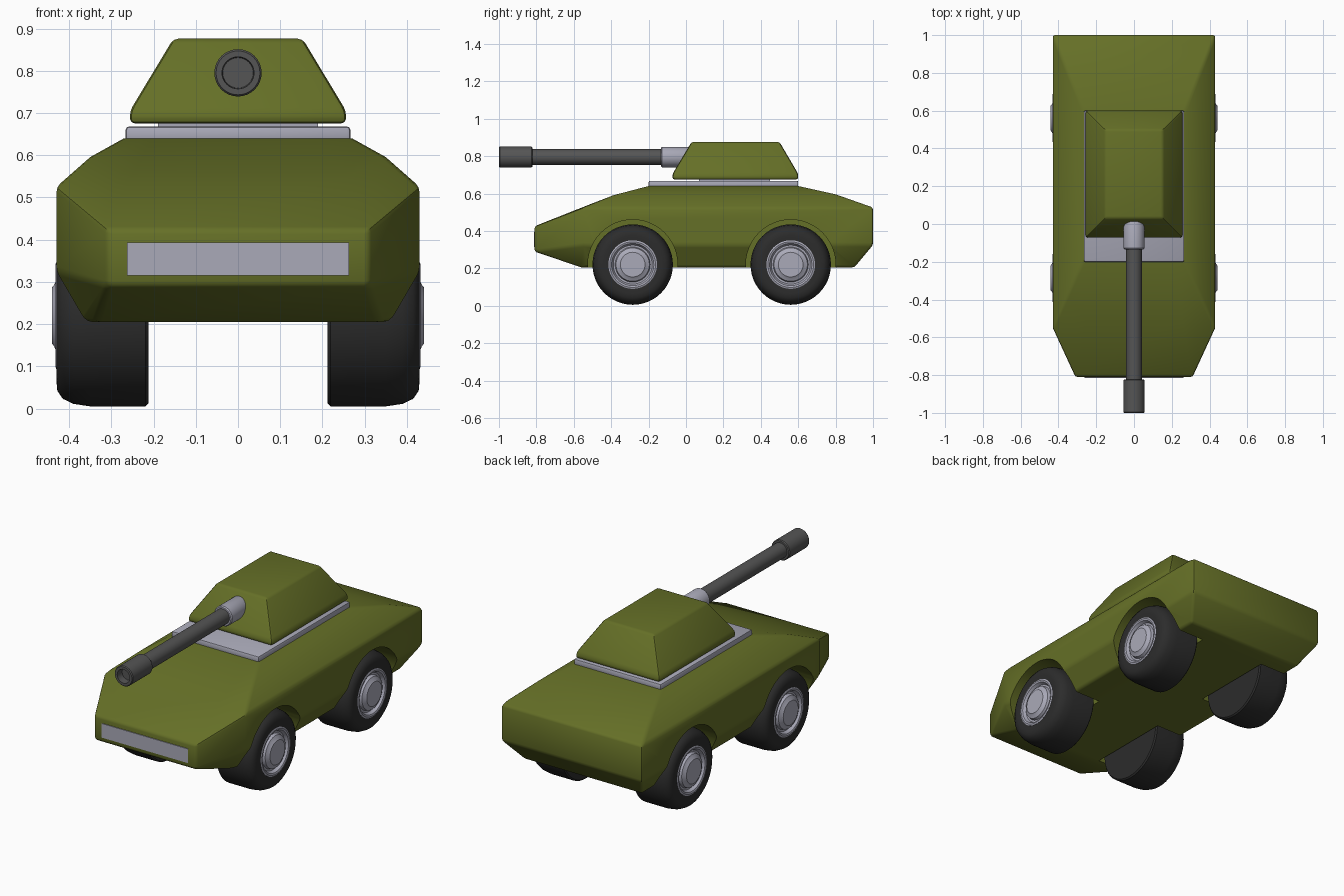
import bpy, bmesh, math
from mathutils import Matrix, Vector

cube = bpy.data.objects.get("Cube")
if cube:
    bpy.data.objects.remove(cube, do_unlink=True)


def material(name, r, g, b):
    m = bpy.data.materials.new(name)
    m.use_nodes = True
    m.diffuse_color = (r, g, b, 1)
    m.node_tree.nodes["Principled BSDF"].inputs["Base Color"].default_value = (r, g, b, 1)
    return m


GREEN = material("olive_green", 0.13, 0.16, 0.02)
SILVER = material("silver", 0.40, 0.40, 0.48)
STEEL = material("gun_grey", 0.09, 0.09, 0.09)
RUBBER = material("tyre_black", 0.025, 0.025, 0.025)


def activate(ob):
    bpy.ops.object.select_all(action='DESELECT')
    ob.select_set(True)
    bpy.context.view_layer.objects.active = ob


def finish(name, bm, mat, bevel=0, segments=2, angle=35):
    bmesh.ops.recalc_face_normals(bm, faces=bm.faces)
    me = bpy.data.meshes.new(name)
    bm.to_mesh(me)
    bm.free()
    ob = bpy.data.objects.new(name, me)
    bpy.context.collection.objects.link(ob)
    me.materials.append(mat)
    activate(ob)
    if bevel:
        mod = ob.modifiers.new("Bevel", 'BEVEL')
        mod.width, mod.segments = bevel, segments
        bpy.ops.object.modifier_apply(modifier=mod.name)
    bpy.ops.object.shade_smooth_by_angle(angle=math.radians(angle))
    return ob


def bridge(bm, loops):
    n = len(loops[0])
    for a, b in zip(loops, loops[1:]):
        for i in range(n):
            j = (i + 1) % n
            bm.faces.new((a[i], a[j], b[j], b[i]))


def loft(name, halves, mat, bevel):
    """Stack of rings, each given by its left half from front to back."""
    bm = bmesh.new()
    loops = [[bm.verts.new(p) for p in half + [(-x, y, z) for x, y, z in reversed(half)]]
             for half in halves]
    bridge(bm, loops)
    bm.faces.new(loops[0][::-1])
    bm.faces.new(loops[-1])
    return finish(name, bm, mat, bevel)


def lathe(name, profile, mat, axis, centre, sides=48, angle=35):
    """Turn (distance along axis, radius) points about an axis; end radii of 0 close it."""
    bm = bmesh.new()
    loops = []
    for d, r in profile:
        loops.append([bm.verts.new((r * math.cos(2 * math.pi * i / sides),
                                    r * math.sin(2 * math.pi * i / sides), d))
                      for i in range(sides)])
    bridge(bm, loops)
    bmesh.ops.remove_doubles(bm, verts=bm.verts, dist=1e-5)
    turn = Vector((0, 0, 1)).rotation_difference(Vector(axis)).to_matrix().to_4x4()
    bm.transform(Matrix.Translation(centre) @ turn)
    return finish(name, bm, mat, angle=angle)


def box(name, x, y, z, mat, bevel=0):
    half = lambda h: [(x, y[0], h), (x, y[1], h)]
    return loft(name, [half(z[0]), half(z[1])], mat, bevel)


# Hull: belly, lower edge, belt line, bulged slope, deck
belt = [(0.31, -0.81, 0.425), (0.43, -0.55, 0.525), (0.43, 1.0, 0.525)]
deck = [(0.20, -0.20, 0.64), (0.27, -0.20, 0.64), (0.27, 0.60, 0.64)]
slope = [tuple((Vector(a) + Vector(b)) / 2 + Vector((0, 0, 0.013))) for a, b in zip(belt, deck)]
hull = loft("hull", [
    [(0.335, -0.56, 0.205), (0.36, -0.52, 0.205), (0.36, 0.90, 0.205)],
    [(0.31, -0.81, 0.29), (0.43, -0.55, 0.325), (0.43, 1.0, 0.325)],
    belt, slope, deck], GREEN, 0.012)

# Wheels and the arches cut around them
AXLE_Z = 0.22
tyre = [(0.212, 0), (0.212, 0.208), (0.219, 0.215), (0.35, 0.215), (0.39, 0.209),
        (0.415, 0.197), (0.428, 0.178), (0.43, 0.155), (0.428, 0.13), (0.40, 0.12), (0.40, 0)]
hub = [(0.39, 0), (0.39, 0.13), (0.429, 0.13), (0.432, 0.122), (0.429, 0.113), (0.412, 0.104),
       (0.412, 0.094), (0.428, 0.089), (0.436, 0.072), (0.441, 0.066), (0.441, 0)]
for end, y in (("front", -0.285), ("rear", 0.56)):
    for side, s in (("left", 1), ("right", -1)):
        at = (0, y, AXLE_Z)
        cutter = lathe("arch_cutter", [(0.2, 0), (0.2, 0.24), (0.6, 0.24), (0.6, 0)],
                       GREEN, (s, 0, 0), at)
        cutter.hide_render = True
        mod = hull.modifiers.new("Arch", 'BOOLEAN')
        mod.operation, mod.solver, mod.object = 'DIFFERENCE', 'EXACT', cutter
        activate(hull)
        bpy.ops.object.modifier_apply(modifier=mod.name)
        bpy.data.objects.remove(cutter, do_unlink=True)
        lathe(f"{end}_{side}_tyre", tyre, RUBBER, (s, 0, 0), at, angle=40)
        lathe(f"{end}_{side}_hub", hub, SILVER, (s, 0, 0), at)
activate(hull)
bpy.ops.object.shade_smooth_by_angle(angle=math.radians(35))

# Nose grille, deck plate and turret neck
box("nose_grille", 0.263, (-0.814, -0.806), (0.315, 0.393), SILVER)
box("deck_plate", 0.266, (-0.20, 0.60), (0.63, 0.668), SILVER, 0.008)
box("turret_neck", 0.19, (0.07, 0.45), (0.66, 0.685), SILVER)

# Turret
loft("turret", [
    [(0.256, -0.072, 0.675), (0.256, 0.60, 0.675)],
    [(0.256, -0.072, 0.705), (0.256, 0.60, 0.705)],
    [(0.153, 0.03, 0.876), (0.153, 0.50, 0.876)]], GREEN, 0.012)

# Gun, measured forward from the origin
gun = (0, 0, 0.795)
forward = (0, -1, 0)
lathe("gun_mantlet", [(-0.06, 0), (-0.06, 0.035), (-0.015, 0.055), (0.128, 0.055),
                      (0.134, 0.05), (0.134, 0)], SILVER, forward, gun, 32)
lathe("gun_barrel", [(0.1, 0), (0.1, 0.042), (0.84, 0.042), (0.84, 0)], STEEL, forward, gun, 32)
lathe("gun_muzzle", [(0.822, 0), (0.822, 0.052), (0.827, 0.056), (0.995, 0.056), (1.0, 0.052),
                     (1.0, 0.038), (0.96, 0.036), (0.96, 0)], STEEL, forward, gun, 32)
